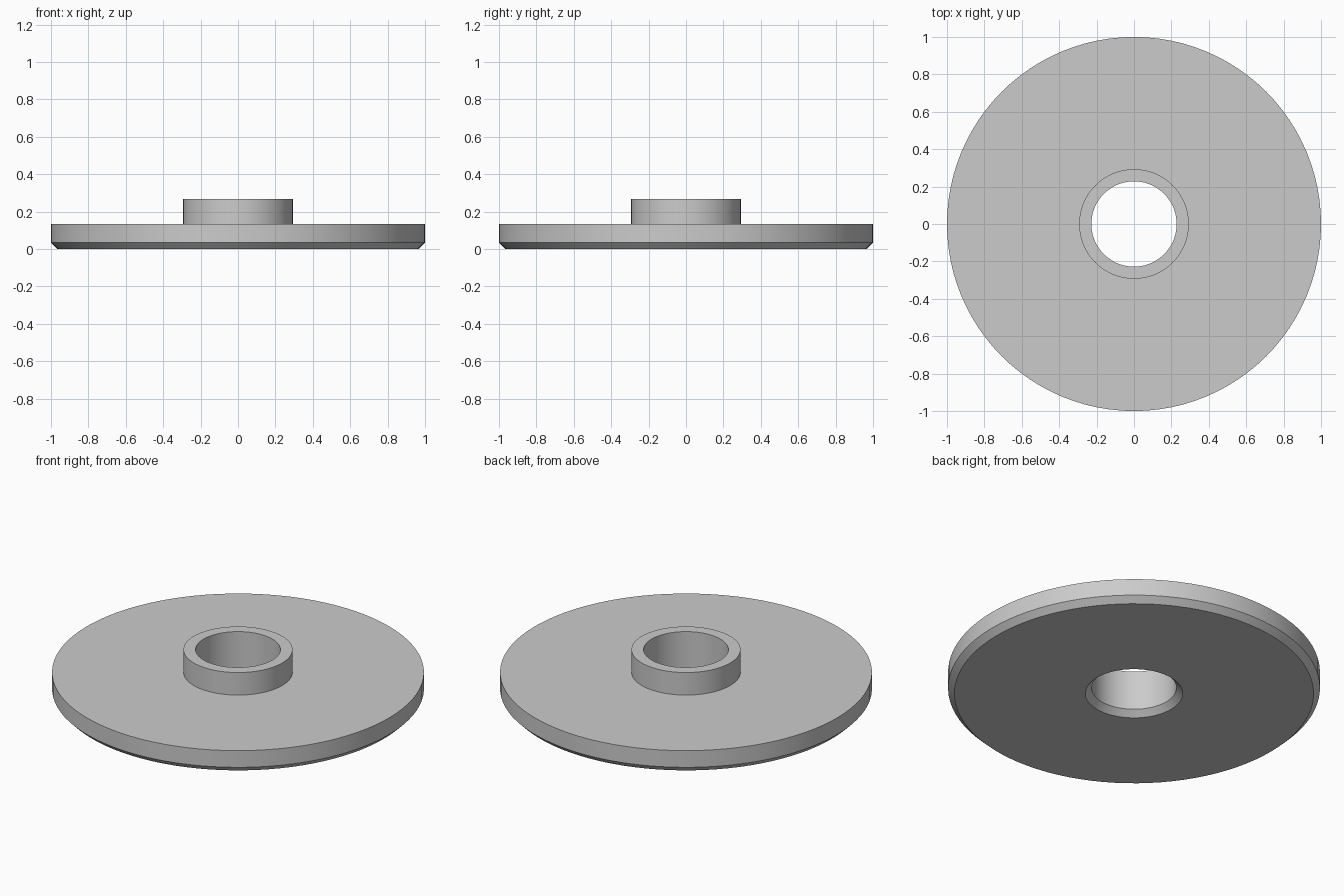
import bpy
import bmesh
import math

cube = bpy.data.objects.get("Cube")
if cube:
    bpy.data.objects.remove(cube, do_unlink=True)

SEGMENTS = 96
OUTER, HUB, BORE = 1.0, 0.293, 0.228
PLATE_TOP, HUB_TOP, CHAMFER = 0.133, 0.267, 0.034

# Single grey finish
grey = bpy.data.materials.new("light_grey")
grey.use_nodes = True
colour = (0.6, 0.6, 0.6, 1.0)
grey.diffuse_color = colour
grey.node_tree.nodes["Principled BSDF"].inputs["Base Color"].default_value = colour

# Closed cross-section (radius, height): chamfered plate, raised hub, chamfered bore
profile = [
    (BORE + CHAMFER, 0),
    (OUTER - CHAMFER, 0),
    (OUTER, CHAMFER),
    (OUTER, PLATE_TOP),
    (HUB, PLATE_TOP),
    (HUB, HUB_TOP),
    (BORE, HUB_TOP),
    (BORE, CHAMFER),
]


def revolve(name, section, material):
    """Sweep a closed section around z into a ring-shaped solid."""
    bm = bmesh.new()
    rings = []
    for i in range(SEGMENTS):
        a = math.tau * i / SEGMENTS
        rings.append([bm.verts.new((r * math.cos(a), r * math.sin(a), z))
                      for r, z in section])
    n = len(section)
    for i, ring in enumerate(rings):
        following = rings[(i + 1) % SEGMENTS]
        for j in range(n):
            k = (j + 1) % n
            bm.faces.new((ring[j], following[j], following[k], ring[k]))
    bmesh.ops.recalc_face_normals(bm, faces=bm.faces[:])
    mesh = bpy.data.meshes.new(name)
    bm.to_mesh(mesh)
    bm.free()
    mesh.materials.append(material)
    obj = bpy.data.objects.new(name, mesh)
    bpy.context.collection.objects.link(obj)
    return obj


# Flanged disc with hub, smooth round walls and crisp rims
disc = revolve("flanged_disc", profile, grey)
bpy.ops.object.select_all(action="DESELECT")
disc.select_set(True)
bpy.context.view_layer.objects.active = disc
bpy.ops.object.shade_smooth_by_angle(angle=math.radians(30))
